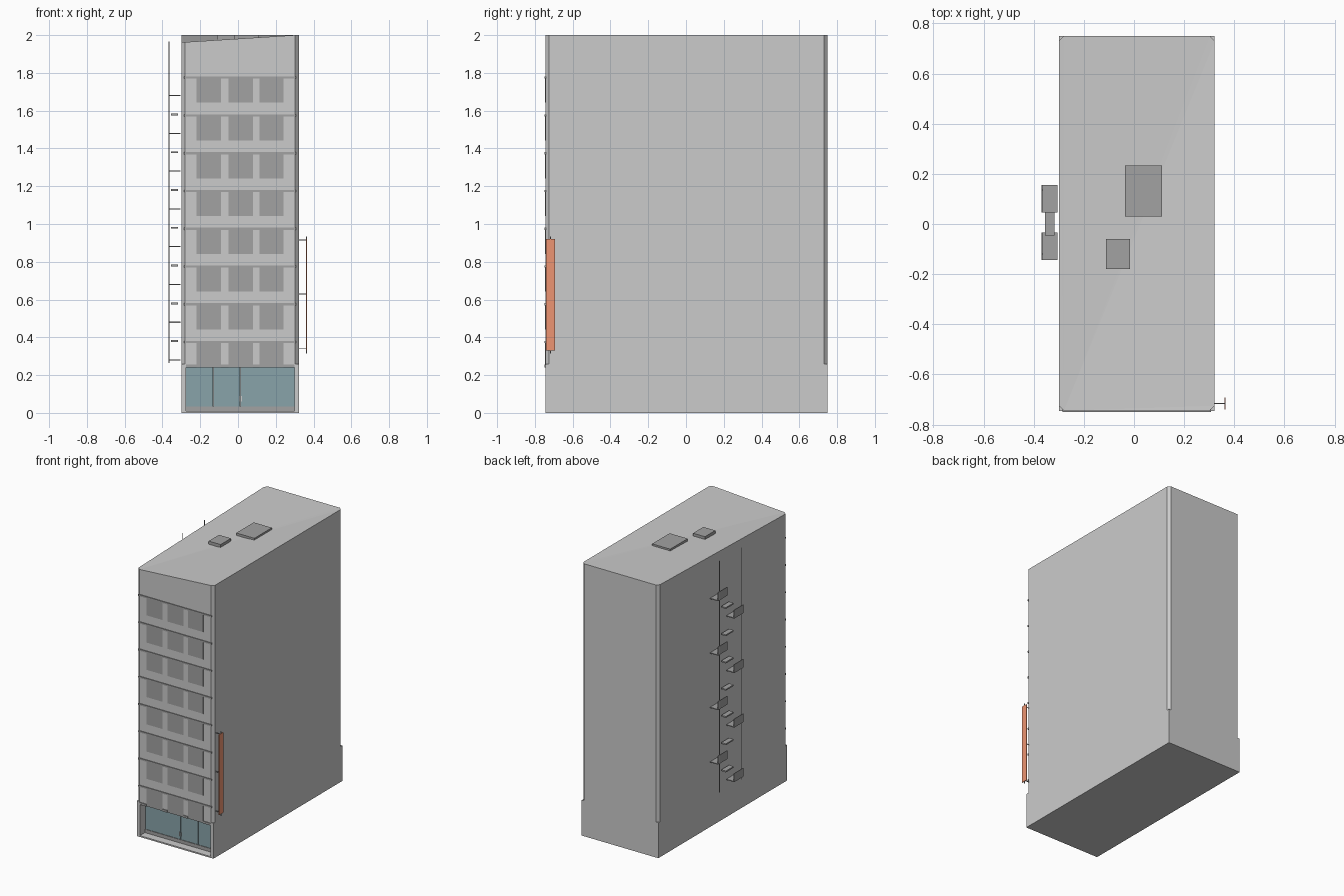
import bpy, bmesh

if "Cube" in bpy.data.objects:
    bpy.data.objects.remove(bpy.data.objects["Cube"])

X0, X1, Y0, Y1 = -0.30, 0.322, -0.745, 0.75   # building footprint
GROUND, CH = 0.26, 0.02                        # ground floor height, corner chamfer


def mat(name, rgb):
    m = bpy.data.materials.new(name)
    m.diffuse_color = (*rgb, 1)
    m.use_nodes = True
    m.node_tree.nodes["Principled BSDF"].inputs["Base Color"].default_value = m.diffuse_color
    return m


DARK = mat("dark_grey", (0.36, 0.36, 0.36))
GLASS = mat("glass", (0.25, 0.37, 0.40))
ORANGE = mat("orange", (0.85, 0.30, 0.17))


def finish(name, bm, material=None):
    bmesh.ops.recalc_face_normals(bm, faces=bm.faces)
    me = bpy.data.meshes.new(name)
    bm.to_mesh(me)
    bm.free()
    ob = bpy.data.objects.new(name, me)
    bpy.context.collection.objects.link(ob)
    if material:
        me.materials.append(material)
    return ob


def box(name, x, y, z, material=None):
    """Box from (min, max) ranges on each axis."""
    bm = bmesh.new()
    bmesh.ops.create_cube(bm, size=1)
    for v in bm.verts:
        v.co = [(r[0] + r[1]) / 2 + c * (r[1] - r[0]) for r, c in zip((x, y, z), v.co)]
    return finish(name, bm, material)


def pole(name, x, y, z0, z1, r=0.003):
    bm = bmesh.new()
    bmesh.ops.create_cone(bm, cap_ends=True, segments=8, radius1=r, radius2=r, depth=z1 - z0)
    bmesh.ops.translate(bm, verts=bm.verts, vec=(x, y, (z0 + z1) / 2))
    return finish(name, bm, DARK)


# Ground floor with recessed shop front
ground = box("ground_floor", (X0, X1), (Y0, Y1), (0, GROUND))
cutter = box("shopfront_cutter", (-0.275, 0.30), (Y0 - 0.1, Y0 + 0.07), (0.01, 0.24))
cutter.hide_render = True
cutter.hide_viewport = True
mod = ground.modifiers.new("recess", 'BOOLEAN')
mod.operation, mod.solver, mod.object = 'DIFFERENCE', 'EXACT', cutter

yb = Y0 + 0.07
box("shopfront_base", (-0.275, 0.30), (yb - 0.012, yb), (0.01, 0.035), DARK)
w = 0.575 / 4
for i in range(4):
    a = -0.275 + i * w
    box("shopfront_glass", (a + 0.001, a + w - 0.001), (yb - 0.008, yb - 0.001), (0.035, 0.24), GLASS)
for x in (0.007, 0.018):
    box("door_handle", (x - 0.002, x + 0.002), (yb - 0.014, yb - 0.008), (0.06, 0.09))

# Upper floors: chamfered prism, roof dips at the front left corner
ring = [(X0 + CH, Y0), (X1 - CH, Y0), (X1, Y0 + CH), (X1, Y1 - CH),
        (X1 - CH, Y1), (X0 + CH, Y1), (X0, Y1 - CH), (X0, Y0 + CH)]
bm = bmesh.new()
low = [bm.verts.new((x, y, GROUND)) for x, y in ring]
top = [bm.verts.new((x, y, 1.963 if i in (0, 7) else 2.0)) for i, (x, y) in enumerate(ring)]
for i in range(8):
    j = (i + 1) % 8
    bm.faces.new((low[i], low[j], top[j], top[i]))
for i in range(1, 7):
    bm.faces.new((top[0], top[i], top[i + 1]))
finish("upper_floors", bm)

# Windows and ledges on the eight upper storeys
windows = [(-0.22, -0.09), (-0.05, 0.08), (0.115, 0.24)]
for n in range(8):
    z = 0.375 + 0.2 * n
    box("ledge", (-0.286, 0.308), (-0.75, Y0 + 0.005), (z - 0.006, z + 0.006), DARK)
    for xr in windows:
        box("window", xr, (Y0 - 0.001, Y0 + 0.005), (z - 0.133, z), DARK)

# Short blocks below the piers of the lowest storey
for xr in [(-0.275, -0.22), (-0.09, -0.05), (0.08, 0.115), (0.24, 0.30)]:
    box("pier_foot", xr, (-0.75, Y0 + 0.005), (0.24, 0.256), DARK)

# Roof boxes
box("roof_box_large", (-0.035, 0.112), (0.03, 0.233), (1.96, 2.0), DARK)
box("roof_box_small", (-0.112, -0.015), (-0.18, -0.06), (1.95, 2.0), DARK)

# Fire escape on the left wall: landings alternate back and front
for y in (0.135, -0.118):
    pole("escape_pole", -0.366, y, 0.265, 1.965)
for n in range(8):
    z = 1.68 - 0.2 * n
    yr = (0.045, 0.155) if n % 2 == 0 else (-0.143, -0.033)
    box("escape_landing", (-0.368, -0.305), yr, (z - 0.003, z + 0.003), DARK)
    box("escape_panel", (-0.368, -0.364), yr, (z, z + 0.06), DARK)
    if n < 7:
        box("escape_step", (-0.355, -0.318), (-0.045, 0.045), (z - 0.105, z - 0.095), DARK)

# Hanging blade sign at the front of the right wall
pole("sign_pole", 0.363, -0.717, 0.315, 0.935)
box("sign_panel", (0.361, 0.366), (-0.74, -0.693), (0.33, 0.92), ORANGE)
for z in (0.34, 0.63, 0.915):
    box("sign_bracket", (X1 - 0.005, 0.363), (-0.719, -0.715), (z - 0.002, z + 0.002), DARK)
